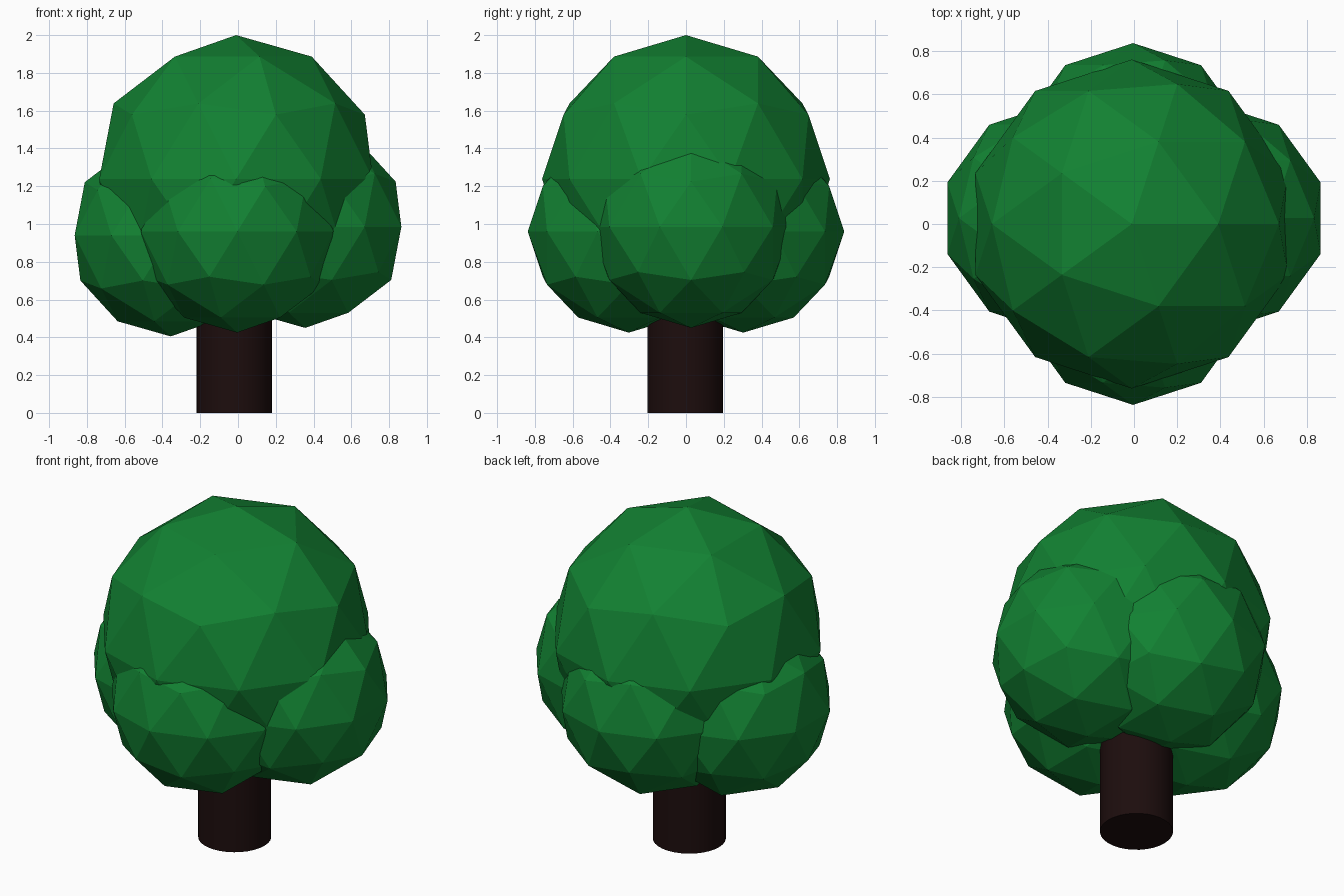
import bpy
import math

if "Cube" in bpy.data.objects:
    bpy.data.objects.remove(bpy.data.objects["Cube"])


def material(name, color):
    mat = bpy.data.materials.new(name)
    mat.diffuse_color = color
    mat.use_nodes = True
    mat.node_tree.nodes["Principled BSDF"].inputs["Base Color"].default_value = mat.diffuse_color
    return mat


leaf_green = material("leaf_green", (0.006, 0.22, 0.032, 1))
bark_brown = material("bark_brown", (0.012, 0.004, 0.004, 1))


def foliage(name, radius, location):
    bpy.ops.mesh.primitive_ico_sphere_add(subdivisions=2, radius=radius, location=location)
    obj = bpy.context.object
    obj.name = name
    obj.data.materials.append(leaf_green)
    bpy.ops.object.shade_flat()


# Trunk, running up into the foliage
TRUNK_TOP = 0.8
bpy.ops.mesh.primitive_cylinder_add(vertices=32, radius=0.2, depth=TRUNK_TOP,
                                    location=(-0.02, -0.003, TRUNK_TOP / 2))
trunk = bpy.context.object
trunk.name = "trunk"
trunk.data.materials.append(bark_brown)
bpy.ops.object.shade_smooth_by_angle(angle=math.radians(30))

# Large crown
foliage("crown", 0.762, (-0.01, 0, 1.238))

# Four lower leaf clumps around the crown
LOWER_RADIUS = 0.535
for name, location in (
    ("front_leaf_clump", (-0.004, -0.303, 0.96)),
    ("back_leaf_clump", (-0.004, 0.303, 0.96)),
    ("left_leaf_clump", (-0.356, 0.027, 0.94)),
    ("right_leaf_clump", (0.356, 0.027, 0.985)),
):
    foliage(name, LOWER_RADIUS, location)
